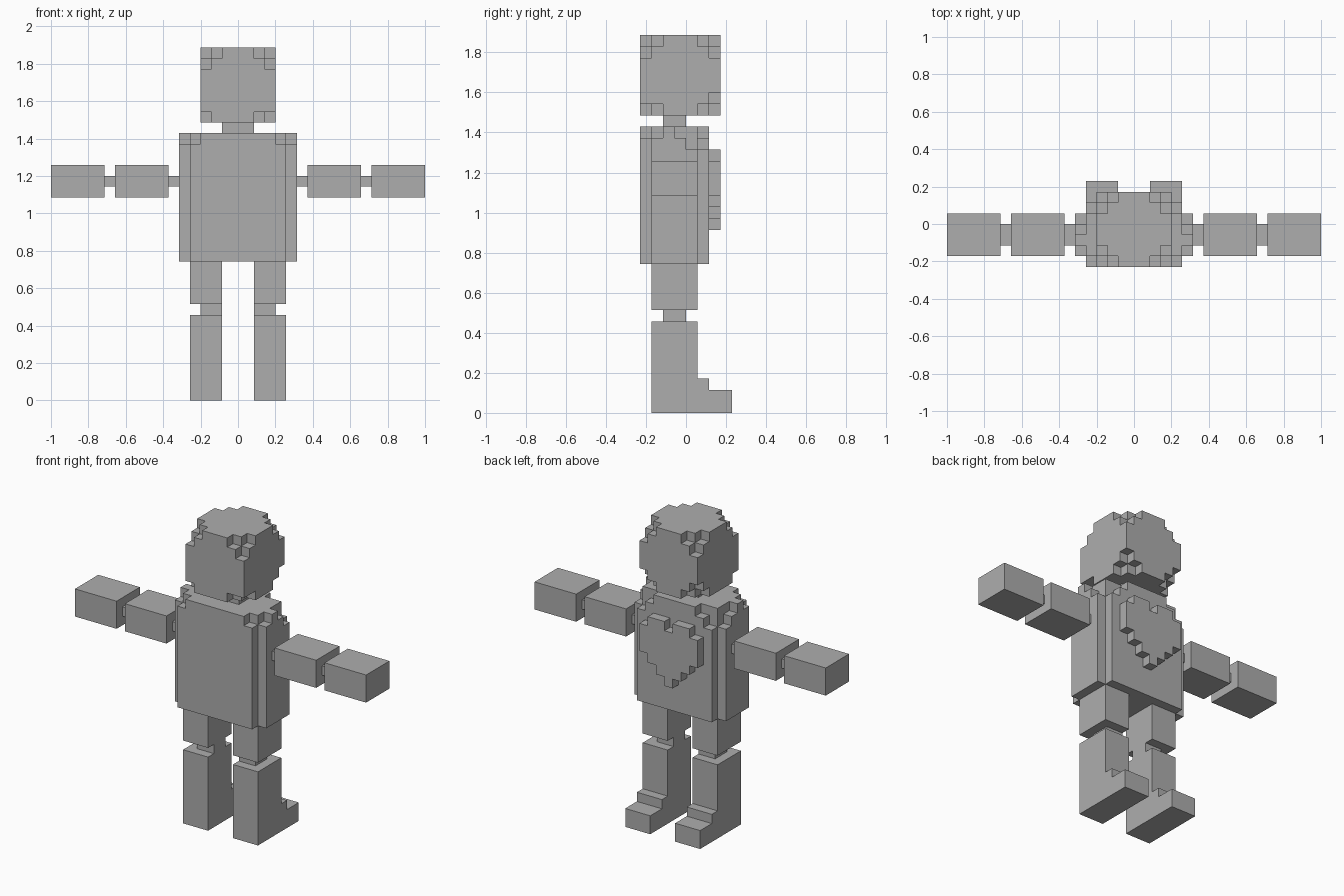
import bpy, bmesh
from mathutils import Vector

cube = bpy.data.objects.get("Cube")
if cube:
    bpy.data.objects.remove(cube)

WIDE, DEEP = 35, 8            # whole figure, in blocks
UNIT = 2 / WIDE               # size of one block
ORIGIN = Vector((-1, -DEEP * UNIT / 2, 0))

# The single material
grey = bpy.data.materials.new("plain grey")
grey.use_nodes = True
grey.diffuse_color = (0.42, 0.42, 0.42, 1)
grey.node_tree.nodes["Principled BSDF"].inputs["Base Color"].default_value = grey.diffuse_color


def block(x0, x1, y0, y1, z0, z1):
    return {(x, y, z) for x in range(x0, x1) for y in range(y0, y1) for z in range(z0, z1)}


def mirror(cells):
    return {(WIDE - 1 - x, y, z) for x, y, z in cells}


def build(name, cells):
    """Skin a set of blocks with flat outer faces."""
    bm = bmesh.new()
    corners = {}

    def vert(p):
        if p not in corners:
            corners[p] = bm.verts.new(ORIGIN + Vector(p) * UNIT)
        return corners[p]

    for cell in cells:
        for axis in range(3):
            u, v = (axis + 1) % 3, (axis + 2) % 3
            for side in (0, 1):
                near = list(cell)
                near[axis] += 2 * side - 1
                if tuple(near) in cells:
                    continue
                loop = []
                for du, dv in ((0, 0), (1, 0), (1, 1), (0, 1)):
                    p = list(cell)
                    p[axis] += side
                    p[u] += du
                    p[v] += dv
                    loop.append(vert(tuple(p)))
                bm.faces.new(loop if side else loop[::-1])
    bmesh.ops.dissolve_limit(bm, angle_limit=0.01, verts=bm.verts, edges=bm.edges)
    mesh = bpy.data.meshes.new(name)
    bm.to_mesh(mesh)
    bm.free()
    mesh.materials.append(grey)
    bpy.context.collection.objects.link(bpy.data.objects.new(name, mesh))


def pair(name, cells):
    build("left_" + name, cells)
    build("right_" + name, mirror(cells))


# Head: a cube with every corner chipped away
head = block(14, 21, 0, 7, 26, 33)
for x, dx in ((14, 1), (20, -1)):
    for y, dy in ((0, 1), (6, -1)):
        for z, dz in ((26, 1), (32, -1)):
            chips = {(x, y, z), (x + dx, y, z), (x, y + dy, z), (x, y, z + dz)}
            if y == 0 and z == 26:      # chin corners are chipped less
                chips.discard((x, y, z + dz))
                if x == 14:
                    chips = {(x, y, z)}
            head -= chips
build("head", head)
build("neck", block(16, 19, 2, 4, 25, 26))

# Torso: stepped vertical edges and worn shoulders
torso = block(13, 22, 0, 6, 13, 25) | block(12, 23, 1, 5, 13, 25)
worn = {(21, 0, 24), (22, 1, 24), (22, 3, 24), (20, 5, 24)}
worn |= block(22, 23, 4, 5, 23, 25) | block(21, 22, 5, 6, 23, 25)
build("torso", torso - worn - mirror(worn))

# Raised heart on the back, drawn from the top row down
rows = (".XX.XX.", "XXXXXXX", "XXXXXXX", "XXXXXXX", ".XXXXX.", "..XXX..", "...X...")
build("back_heart", {(14 + i, 6, 22 - r) for r, row in enumerate(rows)
                     for i, c in enumerate(row) if c == "X"})

# Arms
pair("shoulder_joint", block(23, 24, 2, 4, 20, 21))
pair("upper_arm", block(24, 29, 1, 5, 19, 22))
pair("elbow_joint", block(29, 30, 2, 4, 20, 21))
pair("forearm", block(30, 35, 1, 5, 19, 22))

# Legs, with feet stepping out towards the back
pair("thigh", block(19, 22, 1, 5, 9, 13))
pair("knee_joint", block(19, 21, 2, 4, 8, 9))
pair("shin_and_foot", block(19, 22, 1, 5, 0, 8) | block(19, 22, 5, 6, 0, 3)
     | block(19, 22, 5, 8, 0, 2))
